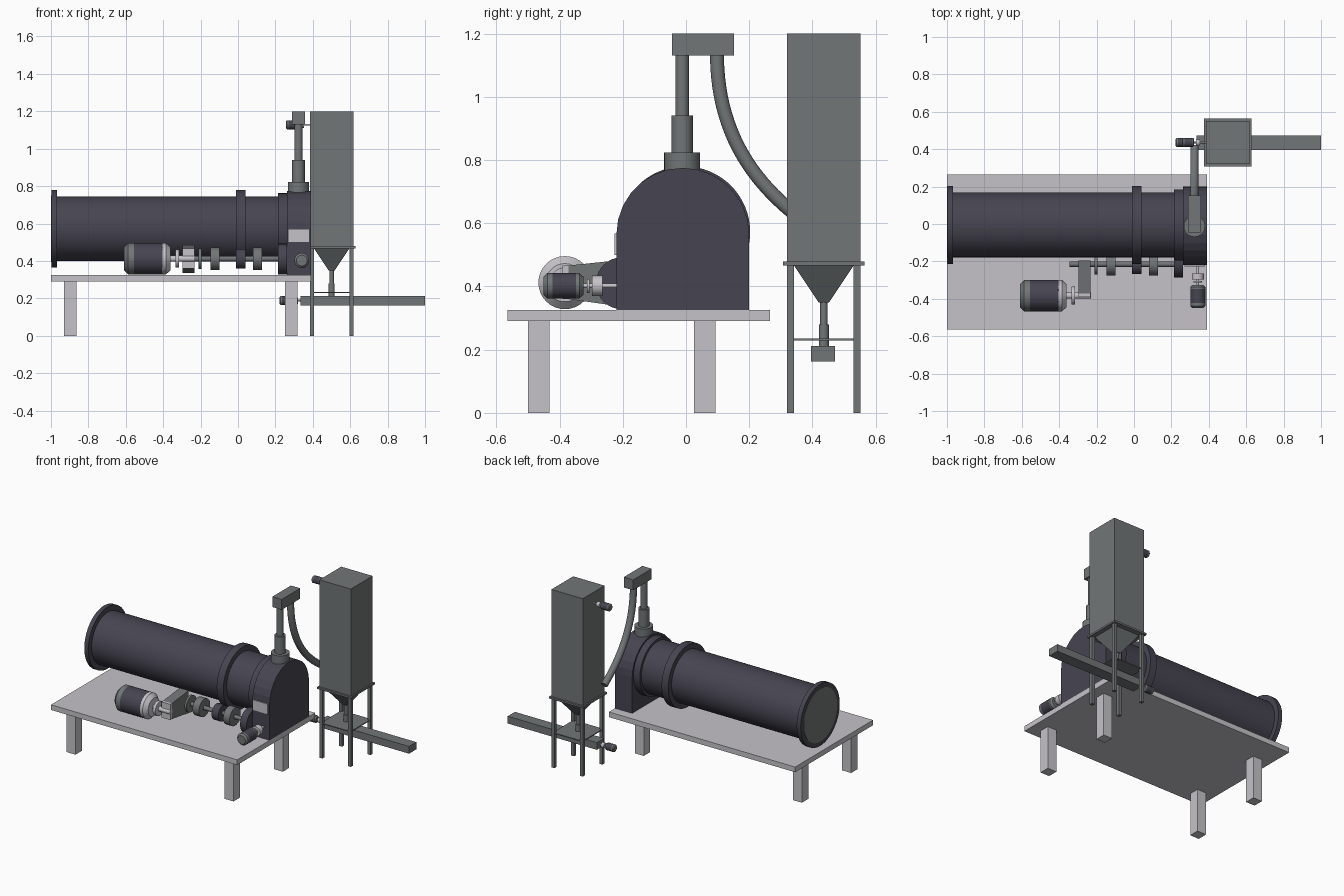
import bpy, bmesh, math
from mathutils import Vector, Matrix

if "Cube" in bpy.data.objects:
    bpy.data.objects.remove(bpy.data.objects["Cube"])


def material(name, rgb):
    m = bpy.data.materials.new(name)
    m.diffuse_color = (*rgb, 1)
    m.use_nodes = True
    m.node_tree.nodes["Principled BSDF"].inputs["Base Color"].default_value = m.diffuse_color
    return m


DARK = material("dark slate", (0.062, 0.058, 0.082))
GREY = material("steel grey", (0.165, 0.180, 0.184))
LIGHT = material("light grey", (0.56, 0.545, 0.58))


def finish(name, bm, mat, smooth=False):
    bmesh.ops.recalc_face_normals(bm, faces=bm.faces)
    me = bpy.data.meshes.new(name)
    bm.to_mesh(me)
    bm.free()
    ob = bpy.data.objects.new(name, me)
    bpy.context.collection.objects.link(ob)
    me.materials.append(mat)
    if smooth:
        bpy.ops.object.select_all(action='DESELECT')
        ob.select_set(True)
        bpy.context.view_layer.objects.active = ob
        bpy.ops.object.shade_smooth_by_angle(angle=math.radians(30))
    return ob


def box(name, x, y, z, mat):
    bm = bmesh.new()
    bmesh.ops.create_cube(bm, size=1)
    for v in bm.verts:
        v.co = Vector([(r[0] + r[1]) / 2 + c * (r[1] - r[0]) for c, r in zip(v.co, (x, y, z))])
    return finish(name, bm, mat)


# Cylinder or cone along an axis; centre gives the other two coordinates in order
def rod(name, axis, centre, a, b, r, mat, r2=None, sides=32):
    bm = bmesh.new()
    bmesh.ops.create_cone(bm, cap_ends=True, segments=sides, radius1=r,
                          radius2=r if r2 is None else r2, depth=b - a)
    rot = {'x': Matrix.Rotation(math.pi / 2, 4, 'Y'),
           'y': Matrix.Rotation(-math.pi / 2, 4, 'X'), 'z': Matrix()}[axis]
    c = list(centre)
    c.insert('xyz'.index(axis), (a + b) / 2)
    bm.transform(Matrix.Translation(c) @ rot)
    return finish(name, bm, mat, True)


# Extrude a y-z outline along x
def slab(name, outline, x0, x1, mat, smooth=False):
    bm = bmesh.new()
    f = bm.faces.new([bm.verts.new((x0, y, z)) for y, z in outline])
    g = bmesh.ops.extrude_face_region(bm, geom=[f])
    bmesh.ops.translate(bm, vec=(x1 - x0, 0, 0),
                        verts=[v for v in g['geom'] if isinstance(v, bmesh.types.BMVert)])
    return finish(name, bm, mat, smooth)


# Motor: chamfered rear cap, dark body, front cap
def motor(name, axis, centre, a, b, r, front=GREY):
    n = b - a
    rod(name + "_rear_chamfer", axis, centre, a, a + n * .09, r * .72, GREY, r)
    rod(name + "_rear_cap", axis, centre, a + n * .09, a + n * .22, r, GREY)
    rod(name + "_body", axis, centre, a + n * .22, a + n * .82, r, DARK)
    rod(name + "_front_cap", axis, centre, a + n * .82, a + n * .9, r, front)
    rod(name + "_front_chamfer", axis, centre, a + n * .9, b, r, front, r * .72)


# Table
box("table_top", (-1, .39), (-.565, .265), (.29, .325), LIGHT)
for i, x in enumerate((-.93, .25)):
    for j, y in enumerate((-.5, .025)):
        box(f"table_leg_{i}{j}", (x, x + .067), (y, y + .068), (0, .29), LIGHT)

# Rotary drum with its rings
AX = (-.005, .572)
rod("drum", 'x', AX, -.98, .265, .173, DARK, sides=64)
rod("drum_end_flange", 'x', AX, -.998, -.968, .208, DARK, sides=64)
rod("drum_end_cover", 'x', AX, -1, -.99, .178, GREY, sides=64)
rod("drum_tyre", 'x', AX, -.01, .04, .208, DARK, sides=64)
rod("drum_seal_ring", 'x', AX, .215, .262, .19, DARK, sides=64)

# Arched discharge housing
arch = [(-.22, .325), (.2, .325)]
arch += [(-.01 + .21 * math.cos(math.pi * i / 14), .565 + .21 * math.sin(math.pi * i / 14))
         for i in range(15)]
slab("discharge_housing", arch, .262, .39, DARK)
box("housing_plate", (.27, .38), (-.226, -.219), (.5, .568), LIGHT)

# Drive line along the front
SH = (-.215, .412)
motor("drive_motor", 'x', (-.383, .412), -.61, -.36, .084, LIGHT)
rod("drive_motor_shaft", 'x', (-.383, .412), -.37, -.23, .016, LIGHT)
rod("drive_coupling", 'x', (-.383, .412), -.335, -.316, .048, LIGHT)
slab("reducer_case", [(-.372, .36), (-.372, .466), (-.195, .485), (-.195, .335)],
     -.298, -.232, GREY)
box("reducer_end_plate", (-.298, -.232), (-.39, -.371), (.36, .466), LIGHT)
rod("roller_shaft", 'x', SH, -.345, .22, .014, GREY)
rod("shaft_disc", 'x', SH, -.21, -.196, .055, GREY)
for n, a in (("left", -.147), ("right", .081)):
    rod(n + "_bearing", 'x', SH, a, a + .048, .06, GREY)
rod("drum_roller", 'x', SH, -.01, .04, .053, DARK)
rod("drive_gear", 'x', (-.203, .41), .215, .262, .082, DARK)

# Small motor driving the housing
HM = (.341, .402)
motor("housing_motor", 'y', HM, -.45, -.325, .04)
rod("housing_motor_shaft", 'y', HM, -.33, -.215, .007, LIGHT)
rod("housing_coupling_disc", 'y', HM, -.313, -.306, .022, LIGHT)
rod("housing_coupling", 'y', HM, -.298, -.264, .032, LIGHT)

# Exhaust stack and fan box
EX = (.323, -.012)
rod("stack_base", 'z', EX, .74, .823, .057, GREY)
rod("stack_lower", 'z', EX, .82, .94, .034, GREY)
rod("stack_upper", 'z', EX, .94, 1.135, .022, GREY)
box("stack_top_box", (.288, .358), (-.045, .152), (1.13, 1.2), GREY)

# Curved duct: circles swept along a cubic curve
P = [Vector(p) for p in ((.323, .098, 1.135), (.323, .098, .85), (.323, .25, .69), (.323, .41, .58))]
bm = bmesh.new()
rings = []
for i in range(25):
    t = i / 24
    s = 1 - t
    c = P[0] * s**3 + P[1] * 3 * s * s * t + P[2] * 3 * s * t * t + P[3] * t**3
    d = ((P[1] - P[0]) * s * s + (P[2] - P[1]) * 2 * s * t + (P[3] - P[2]) * t * t).normalized()
    u = Vector((1, 0, 0))
    w = d.cross(u)
    rings.append([bm.verts.new(c + .022 * (u * math.cos(k * math.pi / 12) + w * math.sin(k * math.pi / 12)))
                  for k in range(24)])
for p, q in zip(rings, rings[1:]):
    for k in range(24):
        bm.faces.new((p[k], p[k - 1], q[k - 1], q[k]))
bm.faces.new(rings[0])
bm.faces.new(rings[-1])
finish("curved_duct", bm, GREY, True)

# Filter bin, flange, hopper and legs
box("filter_bin", (.384, .618), (.32, .552), (.475, 1.2), GREY)
box("bin_flange", (.374, .627), (.307, .565), (.467, .479), GREY)
bm = bmesh.new()
bmesh.ops.create_cone(bm, cap_ends=True, segments=4, radius1=.016 * 2**.5, radius2=.096 * 2**.5, depth=.12)
bm.transform(Matrix.Translation((.501, .436, .409)) @ Matrix.Rotation(math.pi / 4, 4, 'Z'))
finish("bin_hopper", bm, GREY)
rod("hopper_spout", 'z', (.501, .436), .27, .352, .012, GREY)
rod("hopper_valve", 'z', (.501, .436), .205, .28, .016, GREY)
for i, x in enumerate((.384, .596)):
    for j, y in enumerate((.32, .53)):
        box(f"bin_leg_{i}{j}", (x, x + .022), (y, y + .022), (0, .47), GREY)
box("leg_brace_plate", (.39, .612), (.326, .546), (.229, .235), GREY)

# Screw conveyor and the two small motors
box("conveyor", (.335, 1), (.395, .472), (.163, .212), GREY)
for name, z, a, b in (("conveyor", .188, .222, .34), ("bin", 1.128, .256, .39)):
    c = (.436, z)
    motor(name + "_motor", 'x', c, a, a + .066, .024)
    rod(name + "_motor_shaft", 'x', c, a + .06, b, .005, LIGHT)
    rod(name + "_motor_coupling", 'x', c, a + .076, a + .098, .017, LIGHT)
